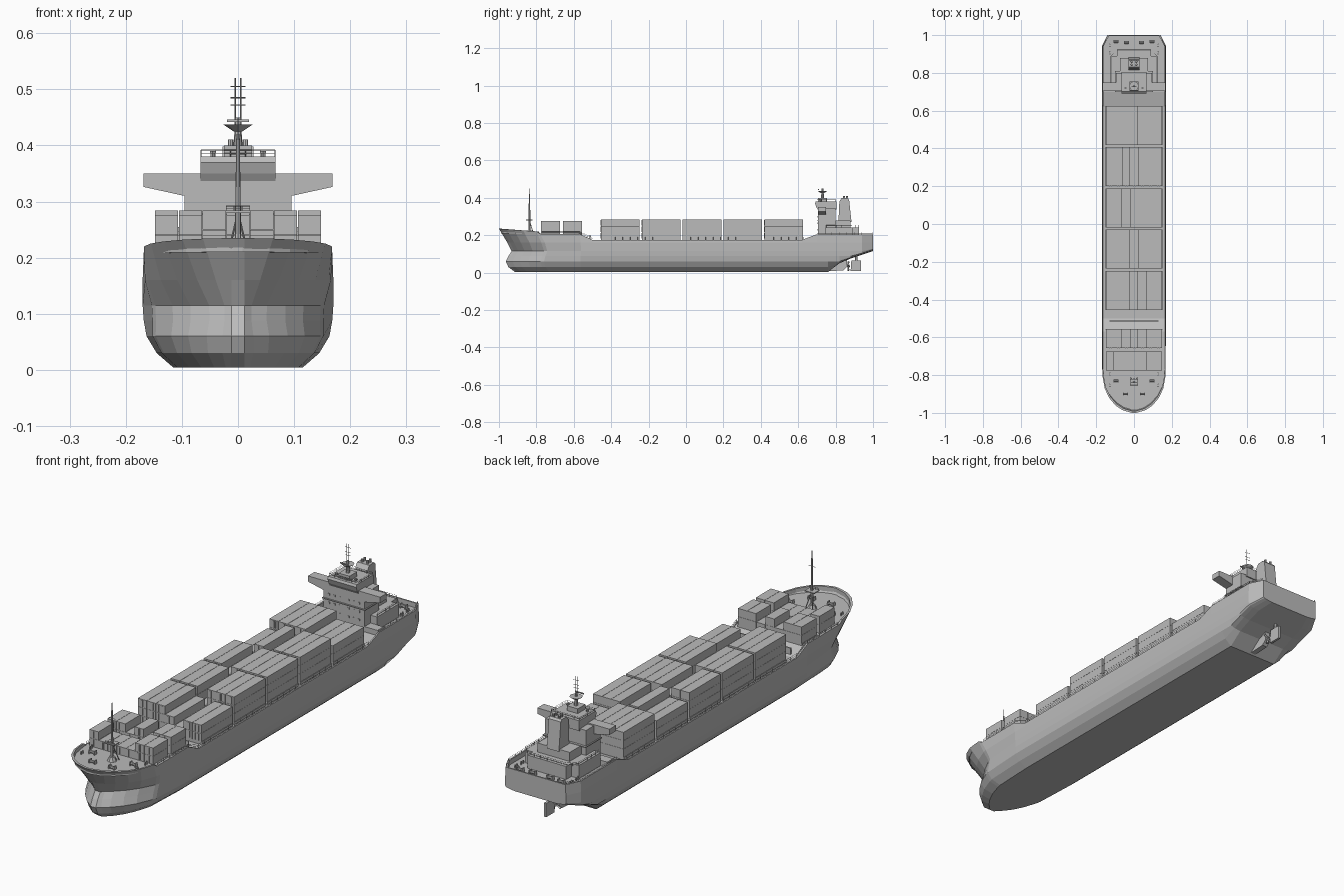
import bpy, bmesh, math
from mathutils import Vector

cube = bpy.data.objects.get("Cube")
if cube:
    bpy.data.objects.remove(cube)

grey = bpy.data.materials.new("plain grey")
grey.use_nodes = True
grey.diffuse_color = (0.5, 0.5, 0.5, 1)
grey.node_tree.nodes["Principled BSDF"].inputs["Base Color"].default_value = (0.5, 0.5, 0.5, 1)


def finish(name, bm):
    bmesh.ops.recalc_face_normals(bm, faces=bm.faces)
    mesh = bpy.data.meshes.new(name)
    bm.to_mesh(mesh)
    bm.free()
    mesh.materials.append(grey)
    obj = bpy.data.objects.new(name, mesh)
    bpy.context.collection.objects.link(obj)
    return obj


def add_box(bm, x0, x1, y0, y1, z0, z1):
    verts = bmesh.ops.create_cube(bm, size=1)["verts"]
    for v in verts:
        v.co.x = x1 if v.co.x > 0 else x0
        v.co.y = y1 if v.co.y > 0 else y0
        v.co.z = z1 if v.co.z > 0 else z0
    return verts


def boxes(name, *bounds):
    bm = bmesh.new()
    for b in bounds:
        add_box(bm, *b)
    return finish(name, bm)


def add_rod(bm, a, b, r1, r2=None, sides=6):
    a, b = Vector(a), Vector(b)
    verts = bmesh.ops.create_cone(bm, cap_ends=True, segments=sides, radius1=r1,
                                  radius2=r1 if r2 is None else r2, depth=(b - a).length)["verts"]
    turn = Vector((0, 0, 1)).rotation_difference(b - a)
    for v in verts:
        v.co = turn @ v.co + (a + b) / 2


def prism(name, profile, axis, low, high):
    """Extrude a 2D profile along x or y."""
    bm = bmesh.new()
    place = (lambda p, t: (t, p[0], p[1])) if axis == "x" else (lambda p, t: (p[0], t, p[1]))
    rings = [[bm.verts.new(place(p, t)) for p in profile] for t in (low, high)]
    for ring in rings:
        bm.faces.new(ring)
    for i in range(len(profile)):
        j = (i + 1) % len(profile)
        bm.faces.new((rings[0][i], rings[0][j], rings[1][j], rings[1][i]))
    return finish(name, bm)


def lerp(table, y):
    for (y0, z0), (y1, z1) in zip(table, table[1:]):
        if y <= y1:
            return z0 + (z1 - z0) * max(0, (y - y0) / (y1 - y0))
    return table[-1][1]


def railing(name, path, height=0.016, gap=0.04):
    bm = bmesh.new()
    for a, b in zip(path, path[1:]):
        a, b = Vector(a), Vector(b)
        for level in (0.5, 1):
            up = Vector((0, 0, height * level))
            add_rod(bm, a + up, b + up, 0.0007, sides=4)
        count = max(1, round((b - a).length / gap))
        for i in range(count + 1):
            foot = a.lerp(b, i / count)
            add_rod(bm, foot, foot + Vector((0, 0, height)), 0.0008, sides=4)
    return finish(name, bm)


# Hull: lofted rings, each running keel, side, bulwark, deck, then mirrored
gunwale = [(-1, .235), (-.8, .22), (-.78, .207), (-.57, .207), (-.5, .175), (.62, .175), (.7, .205), (1, .205)]
deck = [(-1, .21), (-.57, .203), (-.5, .168), (.62, .168), (.7, .185), (1, .185)]
keel_rise = [(.76, .004), (.82, .05), (.88, .075), (1, .115)]
transom_taper = [(.94, 1), (1, .83)]
# level: height, half width, stem y, entry length, fullness
levels = [(.004, .115, -.915, .26, .7), (.03, .145, -.95, .28, .7), (.06, .163, -.963, .29, .75),
          (.088, .168, -.95, .3, .8), (.115, .17, -.932, .29, .8), (.16, .17, -.955, .25, .65),
          (None, .168, -1, .21, .5)]
bow_steps = [0, .03, .08, .16, .26, .4, .44, .86, 1]
stern_steps = [.62, .7, .76, .82, .88, .94, 1]


def hull_half(step, on_bow):
    points = []
    for k, (z, width, stem, entry, full) in enumerate(levels):
        y = stem + step * (-.5 - stem) if on_bow else step
        reach = min(1, (y - stem) / entry)
        x = max(.012, width * (1 - (1 - reach) ** 2) ** full) * lerp(transom_taper, y)
        top = lerp(gunwale, y)
        z = top if z is None else min(max(z, lerp(keel_rise, y) + k * .003), top - .01)
        points.append((x, y, z))
    x, y, z = points[-1]
    inner_x = max(.008, x - .006)
    inner_y = min(y + .01 * (1 - step) if on_bow else y, .994)
    points += [(inner_x, inner_y, z), (inner_x, inner_y, lerp(deck, y))]
    return points


bm = bmesh.new()
rings = []
for step, on_bow in [(s, True) for s in bow_steps] + [(s, False) for s in stern_steps]:
    half = hull_half(step, on_bow)
    right = [bm.verts.new(p) for p in half]
    left = [bm.verts.new((-p[0], p[1], p[2])) for p in half]
    rings.append(right + left[::-1])
n = len(rings[0])
for a, b in zip(rings, rings[1:]):
    for i in range(n):
        j = (i + 1) % n
        bm.faces.new((a[i], a[j], b[j], b[i]))
for ring in (rings[0], rings[-1]):
    for i in range(n // 2 - 1):
        bm.faces.new((ring[i], ring[i + 1], ring[n - 2 - i], ring[n - 1 - i]))
finish("hull", bm)

# Stern gear
prism("skeg", [(.72, .006), (.84, .012), (.86, .03), (.86, .07), (.76, .05)], "x", -.012, .012)
prism("rudder", [(.88, .008), (.936, .008), (.936, .066), (.884, .066)], "x", -.005, .005)
bm = bmesh.new()
add_rod(bm, (0, .91, .06), (0, .91, .095), .006)
add_rod(bm, (0, .85, .035), (0, .878, .035), .007, .004, 8)
for i in range(4):
    a = math.tau * i / 4 + .4
    add_rod(bm, (0, .868, .035), (.026 * math.cos(a), .868, .035 + .026 * math.sin(a)), .002, .006, 4)
finish("propeller_and_rudder_stock", bm)

# Cargo: one digit per column gives the number of stacked containers
pitch, tier = .0424, .035


def bay(name, y0, y1, base, stacks):
    bm = bmesh.new()
    for i, stack in enumerate(stacks):
        x = (i - len(stacks) / 2) * pitch
        for t in range(int(stack)):
            z = base + t * tier
            add_box(bm, x + .0006, x + pitch - .0006, y0, y1, z, z + tier - .0006)
            for f in (.3, .45, .55, .7):
                add_box(bm, x + pitch * f, x + pitch * f + .001, y0 - .001, y0, z + .003, z + tier - .004)
    finish(name, bm)
    boxes(name + "_hatch", (-.15, .15, y0, y1, base - .014, base))


for i, stacks in enumerate(["3332122", "3331333", "3323333", "2232333", "3333222"]):
    start = -.455 + i * .2185
    bay("cargo_bay_%d" % (i + 1), start, start + .207, .18, stacks)
bay("fore_cargo_front", -.775, -.675, .206, "2111122")
bay("fore_cargo_back", -.657, -.557, .206, "2212122")
boxes("fore_breakwater", (-.13, .13, -.515, -.51, .168, .2))

# Deck railings
for side, word in ((-1, "right"), (1, "left")):
    x = .165 * side
    railing(word + "_deck_rail", [(x, -.5, .175), (x, .63, .175)])
    railing(word + "_fore_rail", [(x, -.77, .207), (x, -.57, .207), (x, -.5, .175)], .012)
    railing(word + "_aft_rail", [(x, .7, .205), (x, .94, .205), (.14 * side, .995, .205)], .01)

# Deckhouse tiers
boxes("deckhouse", (-.095, .095, .705, .80, .18, .345), (-.125, .125, .745, .89, .18, .24),
      (-.09, .09, .78, .925, .18, .24), (-.075, .075, .79, .88, .24, .278),
      (-.165, .165, .705, .745, .175, .207), (-.10, .10, .70, .81, .276, .28))
prism("bridge_wings", [(-.168, .35), (-.168, .326), (-.095, .31), (.095, .31), (.168, .326), (.168, .35)],
      "y", .705, .748)
prism("wheelhouse", [(.705, .337), (.697, .35), (.69, .37), (.694, .38), (.805, .38), (.805, .337)],
      "x", -.067, .067)
railing("wheelhouse_rail", [(-.066, .7, .38), (.066, .7, .38), (.066, .8, .38), (-.066, .8, .38), (-.066, .7, .38)], .012, .025)
railing("lower_tier_rail", [(-.123, .75, .24), (-.123, .888, .24), (-.09, .923, .24), (.09, .923, .24), (.123, .888, .24), (.123, .75, .24)], .014, .03)
bm = bmesh.new()
for side in (-1, 1):
    for z in (.225, .26, .295):
        for x in (.02, .045, .07):
            add_box(bm, side * x - .004, side * x + .004, .703, .706, z, z + .008)
finish("house_windows", bm)

# Funnel
prism("funnel", [(.815, .27), (.82, .38), (.832, .398), (.865, .398), (.872, .39), (.885, .27)], "x", -.028, .028)
bm = bmesh.new()
for x in (-.013, .013):
    for y in (.842, .858):
        add_rod(bm, (x, y, .39), (x, y + .003, .41), .005, sides=8)
finish("exhaust_pipes", bm)

# Radar mast on the wheelhouse
bm = bmesh.new()
add_box(bm, -.025, .025, .705, .755, .38, .4)
add_rod(bm, (0, .73, .4), (0, .73, .43), .008, .006, 8)
add_rod(bm, (0, .73, .425), (0, .73, .437), .008, .026, 8)
add_rod(bm, (0, .73, .437), (0, .73, .45), .005)
for x in (-.005, .005):
    add_rod(bm, (x, .73, .435), (x, .73, .52), .001, sides=4)
for z in (.472, .485, .505):
    add_rod(bm, (-.013, .73, z), (.013, .73, z), .001, sides=4)
add_box(bm, -.02, .02, .705, .71, .442, .446)
for side in (-1, 1):
    add_rod(bm, (side * .045, .72, .38), (side * .045, .72, .39), .004, .006)
finish("radar_mast", bm)

# Foremast
bm = bmesh.new()
add_rod(bm, (0, -.837, .205), (0, -.837, .225), .02, .012, 8)
add_rod(bm, (0, -.837, .22), (0, -.837, .42), .006, .003, 8)
add_rod(bm, (0, -.837, .41), (0, -.837, .45), .0015)
add_box(bm, -.022, .022, -.855, -.82, .28, .284)
add_rod(bm, (-.015, -.837, .385), (.015, -.837, .385), .001, sides=4)
for side in (-1, 1):
    add_rod(bm, (side * .018, -.815, .205), (0, -.837, .28), .002)
finish("foremast", bm)
railing("foremast_rail", [(-.021, -.853, .284), (.021, -.853, .284)], .008, .014)

# Winches and bollards on both end decks
bm = bmesh.new()
for side in (-1, 1):
    for x, y, z in ((.095, -.83, .206), (.045, -.9, .206), (.095, .965, .185), (.04, .96, .185)):
        x *= side
        add_rod(bm, (x - .012, y, z + .009), (x + .012, y, z + .009), .006, sides=8)
        for end in (-.012, .012):
            add_box(bm, x + end - .002, x + end + .002, y - .008, y + .008, z, z + .018)
    for y, z in ((-.86, .206), (-.8, .206), (.9, .185), (.94, .185)):
        for shift in (0, .012):
            add_rod(bm, (side * .128, y + shift, z), (side * .128, y + shift, z + .014), .003)
finish("winches_and_bollards", bm)
